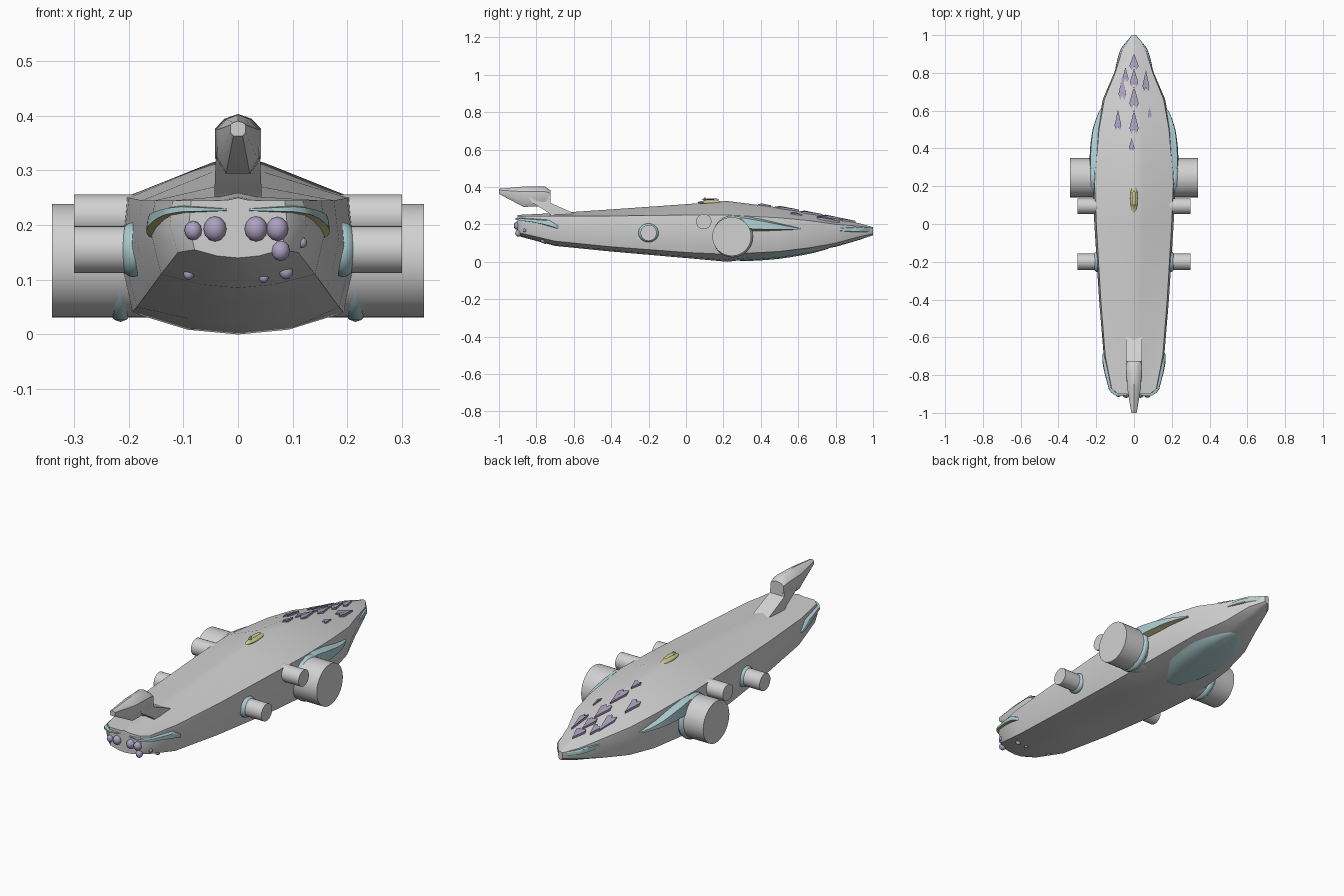
import bpy, bmesh, math
from mathutils import Vector
from mathutils.bvhtree import BVHTree

if "Cube" in bpy.data.objects:
    bpy.data.objects.remove(bpy.data.objects["Cube"])


def mat(name, c):
    m = bpy.data.materials.new(name)
    m.diffuse_color = (*c, 1)
    m.use_nodes = True
    m.node_tree.nodes["Principled BSDF"].inputs["Base Color"].default_value = m.diffuse_color
    return m


GREY = mat("hull grey", (0.64, 0.64, 0.64))
TEAL = mat("pale teal", (0.42, 0.62, 0.65))
PURPLE = mat("pale purple", (0.41, 0.36, 0.53))
YELLOW = mat("pale yellow", (0.62, 0.59, 0.29))


def finish(name, bm, mats, angle=35):
    bmesh.ops.recalc_face_normals(bm, faces=bm.faces)
    me = bpy.data.meshes.new(name)
    bm.to_mesh(me)
    bm.free()
    ob = bpy.data.objects.new(name, me)
    bpy.context.collection.objects.link(ob)
    for m in mats:
        me.materials.append(m)
    bpy.ops.object.select_all(action='DESELECT')
    ob.select_set(True)
    bpy.context.view_layer.objects.active = ob
    bpy.ops.object.shade_smooth_by_angle(angle=math.radians(angle))
    return ob


def loft(name, rings, m, angle=35):
    bm = bmesh.new()
    vs = [[bm.verts.new(p) for p in r] for r in rings]
    n = len(rings[0])
    for a, b in zip(vs, vs[1:]):
        for i in range(n):
            k = (i + 1) % n
            bm.faces.new((a[i], a[k], b[k], b[i]))
    bm.faces.new(vs[0])
    bm.faces.new(vs[-1])
    return finish(name, bm, [m], angle)


# Hull: lofted sections (y, half width, top, shoulder, side, chine, keel)
SECTIONS = [
    (-.90, .09, .25, .245, .20, .155, .14), (-.87, .125, .252, .245, .20, .15, .13),
    (-.70, .16, .26, .245, .19, .11, .085), (-.40, .185, .28, .245, .17, .08, .055),
    (0, .21, .308, .25, .15, .05, .02), (.22, .22, .325, .25, .14, .04, 0),
    (.50, .195, .29, .235, .14, .055, .032), (.66, .165, .26, .22, .145, .075, .055),
    (.80, .105, .232, .20, .155, .10, .08), (.93, .062, .205, .19, .165, .135, .118),
    (1.0, .012, .185, .18, .165, .15, .142)]
rings = []
for y, w, zt, zs, zm, zl, zb in SECTIONS:
    half = [(.22 * w, zt - .05 * w), (.95 * w, zs), (w, zm), (.88 * w, zl), (.42 * w, zb + .04 * w)]
    rings.append([(0, y, zt)] + [(x, y, z) for x, z in half] + [(0, y, zb)]
                 + [(-x, y, z) for x, z in reversed(half)])
hull = loft("hull", rings, GREY)
tree = BVHTree.FromPolygons([v.co for v in hull.data.vertices],
                            [p.vertices[:] for p in hull.data.polygons])


def on_hull(origin, direction, lift=0.0):
    """Point where a ray meets the hull, lifted back along the ray."""
    d = Vector(direction).normalized()
    hit = tree.ray_cast(Vector(origin), d)[0]
    if hit is None:
        hit = tree.find_nearest(Vector(origin))[0]
    return hit - d * lift


def shell(name, ray, h, edge_row=True, n=20, rows=6):
    """Raised shell on the hull; ray(t, s) gives origin and direction."""
    bm = bmesh.new()
    grid = []
    for i in range(n + 1):
        t = i / n
        line = []
        for j in range(rows + 1):
            s = j / rows
            rise = h * min(1, 2 * math.sin(math.pi * s)) * math.sin(math.pi * t) ** .5 if 0 < t < 1 else 0
            o, d = ray(t, s)
            line.append(bm.verts.new(on_hull(o, d, rise - .004)))
        grid.append(line)
    for i in range(n):
        for j in range(rows):
            f = bm.faces.new((grid[i][j], grid[i + 1][j], grid[i + 1][j + 1], grid[i][j + 1]))
            f.material_index = 1 if edge_row and j == 0 else 0
    bmesh.ops.remove_doubles(bm, verts=bm.verts, dist=1e-5)
    return finish(name, bm, [TEAL, YELLOW], 60)


def lerp(pts, t):
    k = min(int(t * (len(pts) - 1)), len(pts) - 2)
    f = t * (len(pts) - 1) - k
    return pts[k] + (pts[k + 1] - pts[k]) * f


def cylinder(name, x0, x1, y, z, r):
    seg = 32
    loft(name, [[(x, y + r * math.cos(a), z + r * math.sin(a))
                 for a in (2 * math.pi * i / seg for i in range(seg))] for x in (x0, x1)], GREY)


def blob(name, c, r, m, seg=16):
    bm = bmesh.new()
    bmesh.ops.create_uvsphere(bm, u_segments=seg, v_segments=seg // 2, radius=1)
    for v in bm.verts:
        v.co = Vector([c[i] + v.co[i] * r[i] for i in range(3)])
    finish(name, bm, [m], 60)


for sx, side in ((1, "right"), (-1, "left")):
    # Side engine drums and their teal collars
    cylinder(f"large_drum_{side}", sx * .12, sx * .34, .245, .135, .104)
    cylinder(f"rear_drum_{side}", sx * .12, sx * .30, .095, .215, .041)
    cylinder(f"front_drum_{side}", sx * .12, sx * .30, -.20, .155, .043)
    blob(f"large_collar_{side}", (sx * .215, .25, .135), (.042, .108, .112), TEAL, 24)
    blob(f"front_collar_{side}", (sx * .192, -.20, .155), (.03, .055, .05), TEAL, 24)

    # Side fairing running toward the tail
    def side_ray(t, s, lo=(.2, .165, .163, .168, .173), up=(.245, .248, .228, .202, .178), y0=.2, y1=.62):
        return (sx * .6, y0 + (y1 - y0) * t, lerp(lo, t) * (1 - s) + lerp(up, t) * s), (-sx, 0, 0)
    shell(f"side_fairing_{side}", side_ray, .036)

    # Tail tip trim
    shell(f"tail_trim_{side}",
          lambda t, s: side_ray(t, s, (.165, .157, .158), (.18, .187, .18), .81, .99), .012)

    # Brow curving around the front
    def brow_ray(t, s):
        a = .05 + 1.42 * t
        z = lerp((.226, .222, .208, .19, .172), t) * (1 - s) + lerp((.23, .236, .23, .225, .19), t) * s
        d = Vector((sx * math.sin(a), -math.cos(a), 0))
        return Vector((0, -.66, z)) + d * .8, -d
    shell(f"front_brow_{side}", brow_ray, .022)


# Belly shield
def belly_ray(t, s):
    w = .135 * math.sin(math.pi * t) ** .6 if 0 < t < 1 else 0
    return (w * (2 * s - 1), .27 + .51 * t, -.4), (0, 0, 1)


shell("belly_shield", belly_ray, .02, False, 24, 10)

# Purple lamps on the front: x, z, radius
LAMPS = [(-.082, .19, .016), (-.042, .193, .021), (.033, .193, .021), (.072, .193, .02),
         (.078, .153, .017), (.117, .168, .009), (.088, .115, .013), (-.09, .111, .01), (.047, .104, .009)]
for i, (x, z, r) in enumerate(LAMPS):
    blob(f"front_lamp_{i}", on_hull((x, -1.5, z), (0, 1, 0)), (r, r, r * 1.1), PURPLE, 12)

# Purple scales on the rear deck: x, y, length, half width
SCALES = [(0, .86, .09, .024), (-.045, .79, .08, .016), (-.062, .72, .13, .02), (0, .775, .10, .022),
          (.063, .76, .12, .018), (0, .67, .12, .025), (-.085, .55, .11, .018), (0, .54, .13, .024),
          (.083, .59, .06, .01), (-.012, .42, .07, .015)]
bm = bmesh.new()
for x, y, l, w in SCALES:
    outline = [(0, .5, .009), (w, -.25, .011), (w * .6, -.5, .004), (0, -.3, .009), (-w * .6, -.5, .004), (-w, -.25, .011)]
    layers = [[bm.verts.new(on_hull((x + dx, y + dy * l, 1), (0, 0, -1), h if up else -.003))
               for dx, dy, h in outline] for up in (0, 1)]
    for k in range(6):
        m = (k + 1) % 6
        bm.faces.new((layers[0][k], layers[0][m], layers[1][m], layers[1][k]))
    for lay in layers:
        bm.faces.new((lay[0], lay[1], lay[2], lay[3]))
        bm.faces.new((lay[0], lay[3], lay[4], lay[5]))
finish("deck_scales", bm, [PURPLE], 20)

# Yellow deck antenna: base, mast and crossbar
blob("antenna_base", (0, .135, .318), (.02, .075, .01), YELLOW, 12)
blob("antenna_bar", (0, .13, .335), (.012, .05, .004), YELLOW, 8)
blob("antenna_mast", (0, .10, .33), (.005, .006, .018), YELLOW, 8)

# Raised front fin: strut and pod
loft("fin_strut", [[(sx * w, y, z) for sx, y in ((-1, ya), (1, ya), (1, yb), (-1, yb))]
                   for w, z, ya, yb in ((.043, .24, -.715, -.57), (.043, .262, -.735, -.605),
                                        (.041, .315, -.82, -.725), (.036, .36, -.85, -.727))], GREY)
pod = []
for y, zt, zb, w in ((-.725, .382, .32, .036), (-.755, .403, .295, .042), (-.87, .402, .294, .036), (-1, .39, .363, .014)):
    h = zt - zb
    pod.append([(x * w, y, zb + f * h) for x, f in
                ((0, 1), (.6, .92), (1, .75), (1, .25), (.6, 0), (-.6, 0), (-1, .25), (-1, .75), (-.6, .92))])
loft("fin_pod", pod, GREY)
